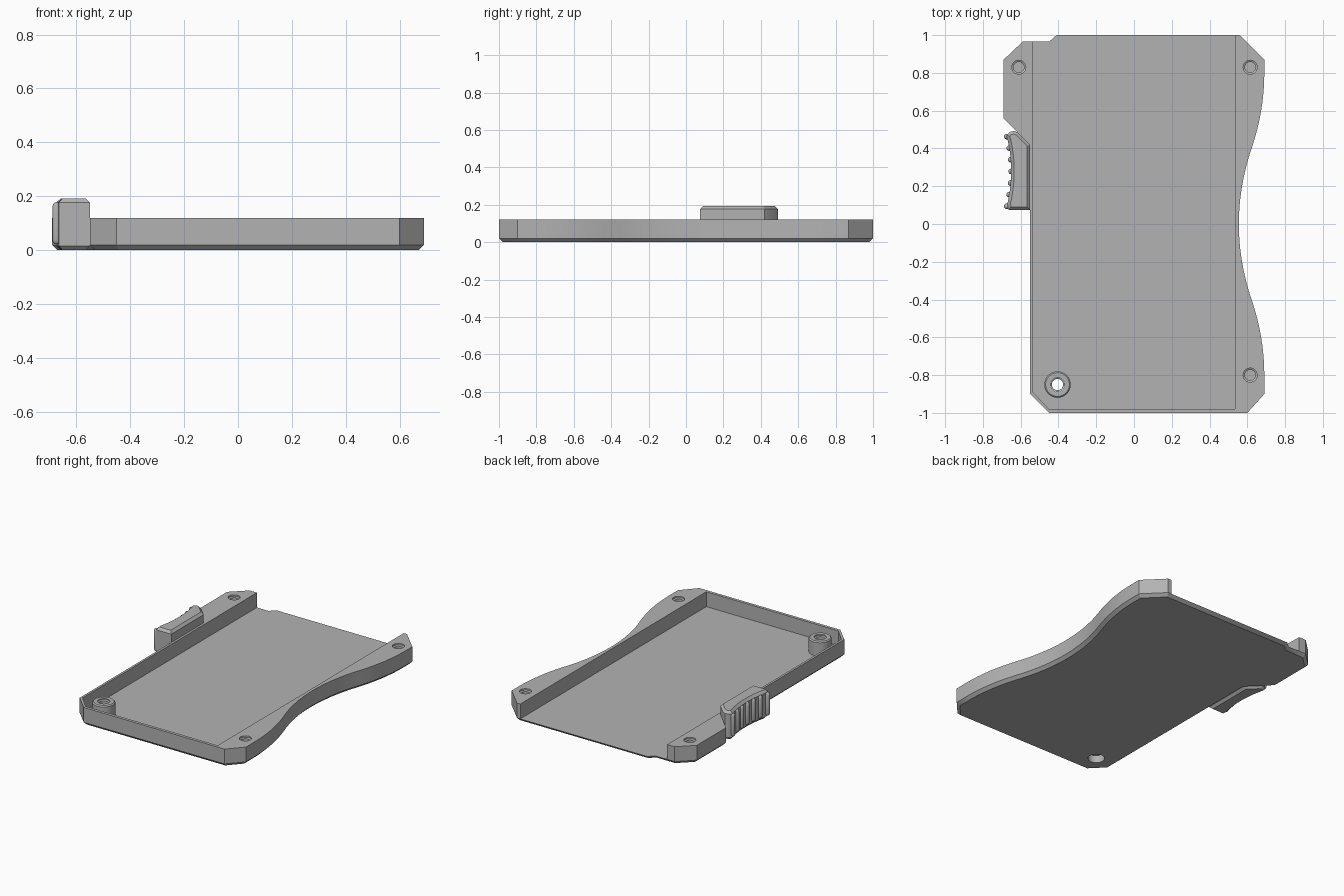
import bpy, bmesh, math

cube = bpy.data.objects.get("Cube")
if cube:
    bpy.data.objects.remove(cube, do_unlink=True)

grey = bpy.data.materials.new("plain_grey")
grey.use_nodes = True
colour = (0.45, 0.45, 0.45, 1)
grey.diffuse_color = colour
grey.node_tree.nodes["Principled BSDF"].inputs["Base Color"].default_value = colour


def finish(bm, name):
    bmesh.ops.recalc_face_normals(bm, faces=bm.faces)
    mesh = bpy.data.meshes.new(name)
    bm.to_mesh(mesh)
    bm.free()
    mesh.materials.append(grey)
    obj = bpy.data.objects.new(name, mesh)
    bpy.context.collection.objects.link(obj)
    return obj


def prism(name, points, z0, z1, chamfer=0, levels=()):
    """Extrude an outline, chamfering the rims at the given heights."""
    bm = bmesh.new()
    base = bm.faces.new([bm.verts.new((x, y, z0)) for x, y in points])
    top = bmesh.ops.extrude_face_region(bm, geom=[base], use_keep_orig=True)["geom"]
    for v in top:
        if isinstance(v, bmesh.types.BMVert):
            v.co.z = z1
    bmesh.ops.recalc_face_normals(bm, faces=bm.faces)
    rims = [e for e in bm.edges
            if any(all(abs(v.co.z - z) < 1e-5 for v in e.verts) for z in levels)]
    if rims:
        bmesh.ops.bevel(bm, geom=rims, offset=chamfer, segments=1,
                        profile=0.5, affect='EDGES')
    return finish(bm, name)


def turned(name, x, y, profile, sides=32):
    """Solid of revolution about a vertical axis from (radius, height) pairs."""
    bm = bmesh.new()
    rings = []
    for r, z in profile:
        rings.append([bm.verts.new((x + r * math.cos(math.tau * i / sides),
                                    y + r * math.sin(math.tau * i / sides), z))
                      for i in range(sides)])
    for a, b in zip(rings, rings[1:]):
        for i in range(sides):
            j = (i + 1) % sides
            bm.faces.new((a[i], a[j], b[j], b[i]))
    bm.faces.new(rings[0])
    bm.faces.new(rings[-1])
    return finish(bm, name)


def activate(obj):
    bpy.ops.object.select_all(action='DESELECT')
    obj.select_set(True)
    bpy.context.view_layer.objects.active = obj


def cut(obj, cutter):
    mod = obj.modifiers.new("cut", 'BOOLEAN')
    mod.operation = 'DIFFERENCE'
    mod.solver = 'EXACT'
    mod.object = cutter
    activate(obj)
    bpy.ops.object.modifier_apply(modifier=mod.name)


def smooth(obj, angle=30):
    activate(obj)
    bpy.ops.object.shade_smooth_by_angle(angle=math.radians(angle))


# Tray outline with a waisted left side
def waist(y):
    y = abs(y)
    return 0.555 + 0.42 * y * y if y < 0.4 else 0.69 - 0.42 * (0.8 - y) ** 2


outline = [(-0.45, -1), (0.6, -1), (0.69, -0.9)]
outline += [(waist(i * 0.05), i * 0.05) for i in range(-16, 17)]
outline += [(0.69, 0.87), (0.56, 1), (-0.41, 1), (-0.45, 0.965), (-0.59, 0.965),
            (-0.69, 0.87), (-0.69, 0.56), (-0.55, 0.42), (-0.55, -0.9)]
tray = prism("tray", outline, 0, 0.12, 0.02, [0])

# Pocket, open at the back
pocket = prism("pocket_cutter", [(-0.45, -0.98), (0.535, -0.98), (0.535, 1.1),
                                 (-0.535, 1.1), (-0.535, -0.89)], 0.02, 0.3)
cutters = [pocket]
cut(tray, pocket)

# Blind screw holes with countersunk mouths
for x, y in [(-0.61, 0.83), (0.615, 0.83), (0.615, -0.8)]:
    hole = turned("screw_hole_cutter", x, y,
                  [(0.028, 0.03), (0.028, 0.105), (0.037, 0.11), (0.037, 0.15)])
    cut(tray, hole)
    cutters.append(hole)

# Screw boss, bored through the floor
bx, by = -0.405, -0.85
boss = turned("screw_boss", bx, by, [(0.07, 0.015), (0.07, 0.11), (0.063, 0.117)])
bore = turned("bore_cutter", bx, by, [(0.052, -0.1), (0.052, 0.05), (0.03, 0.05),
                                      (0.03, 0.105), (0.038, 0.11), (0.038, 0.2)])
cutters.append(bore)
for part in (tray, boss):
    cut(part, bore)
    smooth(part)
for c in cutters:
    bpy.data.objects.remove(c, do_unlink=True)


# Thumb slider with a concave grip
def grip(y):
    return -0.65 - 0.025 * ((y - 0.28) / 0.19) ** 2


slider_outline = [(-0.55, 0.075), (-0.55, 0.42), (-0.615, 0.485), (-0.635, 0.493),
                  (-0.658, 0.487)]
slider_outline += [(grip(0.47 - i * 0.03), 0.47 - i * 0.03) for i in range(13)]
slider_outline += [(-0.665, 0.075)]
slider = prism("thumb_slider", slider_outline, 0, 0.192, 0.016, [0, 0.192])
smooth(slider)

# Vertical grip ridges with rounded ends
for i in range(7):
    y = 0.463 - i * 0.0615
    ridge = turned("grip_ridge", grip(y), y,
                   [(0.006, 0.022), (0.012, 0.027), (0.015, 0.038),
                    (0.015, 0.16), (0.012, 0.171), (0.006, 0.176)], 14)
    smooth(ridge, 50)
